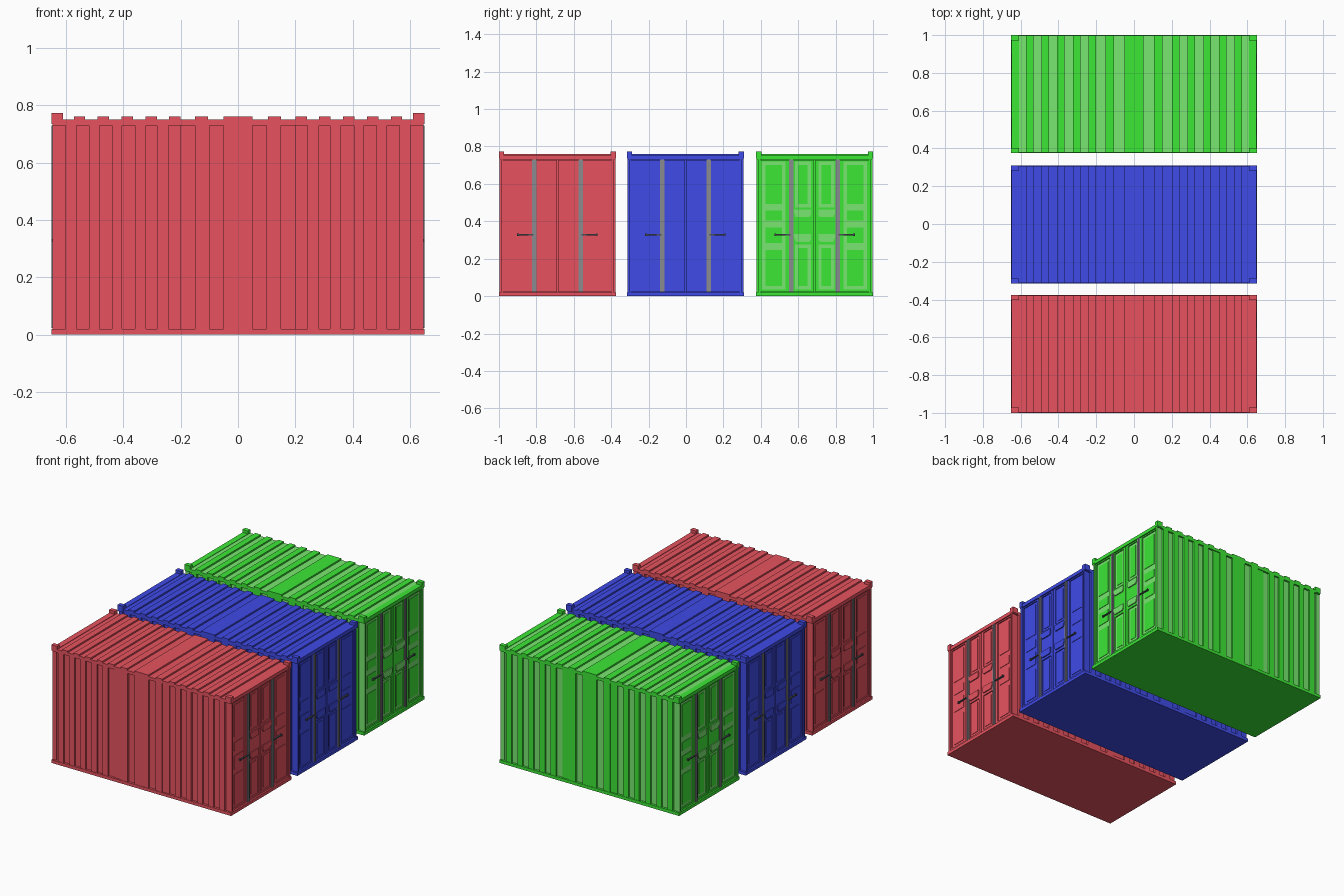
import bpy, bmesh
from mathutils import Vector

cube = bpy.data.objects.get("Cube")
if cube:
    bpy.data.objects.remove(cube, do_unlink=True)


def material(name, r, g, b):
    m = bpy.data.materials.new(name)
    m.use_nodes = True
    m.diffuse_color = (r, g, b, 1)
    m.node_tree.nodes["Principled BSDF"].inputs["Base Color"].default_value = (r, g, b, 1)
    return m


red = material("red paint", 0.8, 0.086, 0.115)
blue = material("blue paint", 0.05, 0.07, 0.8)
green = material("green paint", 0.045, 0.8, 0.036)
pale = material("pale green paint", 0.19, 0.8, 0.16)
steel = material("steel grey", 0.25, 0.26, 0.28)
dark = material("dark steel", 0.07, 0.08, 0.1)

HX, HY = 0.65, 0.3125      # half length and half width of a container
WALL, CORE = 0.31, 0.298   # rib face and valley face
ROOF = 0.75


class Part:
    """Collects boxes and prisms into one named object."""

    def __init__(self, name, y, mats):
        self.name, self.y, self.mats, self.bm = name, y, mats, bmesh.new()

    def prism(self, points, offset, rule=None):
        bm = self.bm
        base = bm.faces.new([bm.verts.new(p) for p in points])
        out = bmesh.ops.extrude_face_region(bm, geom=[base])["geom"]
        tops = [v for v in out if isinstance(v, bmesh.types.BMVert)]
        bmesh.ops.translate(bm, verts=tops, vec=offset)
        faces = {f for v in list(base.verts) + tops for f in v.link_faces}
        bmesh.ops.recalc_face_normals(bm, faces=list(faces))
        for f in faces:
            f.normal_update()
            f.material_index = rule(f.normal) if callable(rule) else (rule or 0)

    def box(self, xs, ys, zs, rule=None):
        (x0, x1), (y0, y1), (z0, z1) = sorted(xs), sorted(ys), sorted(zs)
        self.prism([(x0, y0, z0), (x1, y0, z0), (x1, y1, z0), (x0, y1, z0)],
                   Vector((0, 0, z1 - z0)), rule)

    def finish(self):
        mesh = bpy.data.meshes.new(self.name)
        self.bm.to_mesh(mesh)
        self.bm.free()
        for m in self.mats:
            mesh.materials.append(m)
        ob = bpy.data.objects.new(self.name, mesh)
        ob.location.y = self.y
        bpy.context.collection.objects.link(ob)


# Rib spans on one half of the length; each is mirrored
roof_ribs = [(0.105, 0.15), (0.2, 0.24), (0.283, 0.323), (0.367, 0.407),
             (0.45, 0.49), (0.533, 0.573)]
side_ribs = [(0.1, 0.15), (0.242, 0.282), (0.321, 0.36), (0.404, 0.44),
             (0.484, 0.52), (0.563, 0.602)]
CENTRE = (-0.05, 0.05)


def mirrored(spans):
    return spans + [(-b, -a) for a, b in spans]


def build_shell(colour, y, mats):
    # Inner walls, seen in the valleys between ribs
    p = Part(colour + "_walls", y, mats)
    p.box((-0.632, 0.632), (-CORE, CORE), (0.01, 0.74), lambda n: int(abs(n.y) > 0.5))
    p.finish()

    # Floor and roof slabs that form the rails
    p = Part(colour + "_floor", y, mats)
    p.box((-HX, HX), (-HY, HY), (0, 0.02))
    p.finish()
    p = Part(colour + "_roof", y, mats)
    p.box((-0.648, 0.648), (-WALL, WALL), (0.73, ROOF), lambda n: int(n.z > 0.5))
    for s in (-1, 1):
        p.box((s * 0.61, s * 0.648), (-WALL, WALL), (0.74, ROOF + 0.003))
    p.finish()

    # Raised ribs, with one shallow rib beside each inner side rib
    p = Part(colour + "_roof_ribs", y, mats)
    for span in [CENTRE] + mirrored(roof_ribs):
        p.box(span, (-WALL, WALL), (0.745, 0.76))
    p.finish()
    p = Part(colour + "_side_ribs", y, mats)
    for s in (-1, 1):
        for span in [CENTRE] + mirrored(side_ribs):
            p.box(span, (s * 0.29, s * WALL), (0.015, 0.735))
        for span in mirrored([(0.15, 0.2)]):
            p.box(span, (s * 0.29, s * 0.304), (0.015, 0.735))
    p.finish()

    # Corner posts and top corner blocks
    p = Part(colour + "_corners", y, mats)
    for sx in (-1, 1):
        for sy in (-1, 1):
            p.box((sx * 0.62, sx * 0.648), (sy * 0.29, sy * 0.302), (0.015, 0.735),
                  lambda n: int(abs(n.y) > 0.5))
            p.box((sx * 0.61, sx * HX), (sy * 0.285, sy * HY), (0.735, 0.772))
    p.finish()


# Door layout: column spans across and panel rows up each column
outer_column = (0.155, 0.28)
inner_column = (0.02, 0.106)
outer_rows = [(0.035, 0.265), (0.265, 0.385), (0.385, 0.475), (0.475, 0.72)]
inner_rows = [(0.035, 0.275), (0.475, 0.72)]


def build_doors(colour, y, mats, end, side):
    x = lambda d: end * d
    w = lambda span: (side * span[0], side * span[1])
    tag = colour + ("_right" if end < 0 else "_left") + ("_front" if side < 0 else "_back")

    # Door frame: stiles and rails around the sunken panels
    p = Part(tag + "_door", y, mats)
    depth = (x(0.625), x(0.642))
    for stile in [(0.003, 0.02), (0.106, 0.155), (0.28, 0.291)]:
        p.box(depth, w(stile), (0.022, 0.728))
    for column in (inner_column, outer_column):
        for rail in [(0.022, 0.035), (0.72, 0.728)]:
            p.box(depth, w(column), rail)
    p.box(depth, w(inner_column), (0.275, 0.475))
    p.finish()

    # Sunken panels with a pale surround
    p = Part(tag + "_door_panels", y, mats)
    for (a, b), rows in ((outer_column, outer_rows), (inner_column, inner_rows)):
        for lo, hi in rows:
            p.box((x(0.625), x(0.635)), w((a, b)), (lo, hi), 1)
            p.box((x(0.63), x(0.638)), w((a + 0.018, b - 0.018)), (lo + 0.018, hi - 0.018))
    p.finish()

    # Raised tapered pads
    p = Part(tag + "_door_pads", y, mats)
    for lo, hi in ((0.29, 0.333), (0.422, 0.463)):
        outline = [(0.02, hi), (0.11, hi), (0.11, lo + 0.025), (0.1, lo), (0.028, lo),
                   (0.02, lo + 0.012)]
        p.prism([(x(0.638), side * a, z) for a, z in outline], Vector((x(0.011), 0, 0)), 1)
    p.finish()

    # Locking bar and handle
    p = Part(tag + "_locking_bar", y, [steel])
    p.box((x(0.638), x(0.645)), w((0.112, 0.136)), (0.022, 0.73))
    p.box((x(0.64), x(0.65)), w((0.12, 0.128)), (0.022, 0.73))
    p.finish()
    p = Part(tag + "_handle", y, [dark])
    p.box((x(0.64), x(0.65)), w((0.125, 0.21)), (0.325, 0.331))
    p.box((x(0.64), x(0.651)), w((0.205, 0.215)), (0.322, 0.334))
    p.finish()


for colour, y, mats in (("red", -0.6875, [red, red]), ("blue", -0.003, [blue, blue]),
                        ("green", 0.6875, [green, pale])):
    build_shell(colour, y, mats)
    for end in (-1, 1):
        for side in (-1, 1):
            build_doors(colour, y, mats, end, side)
